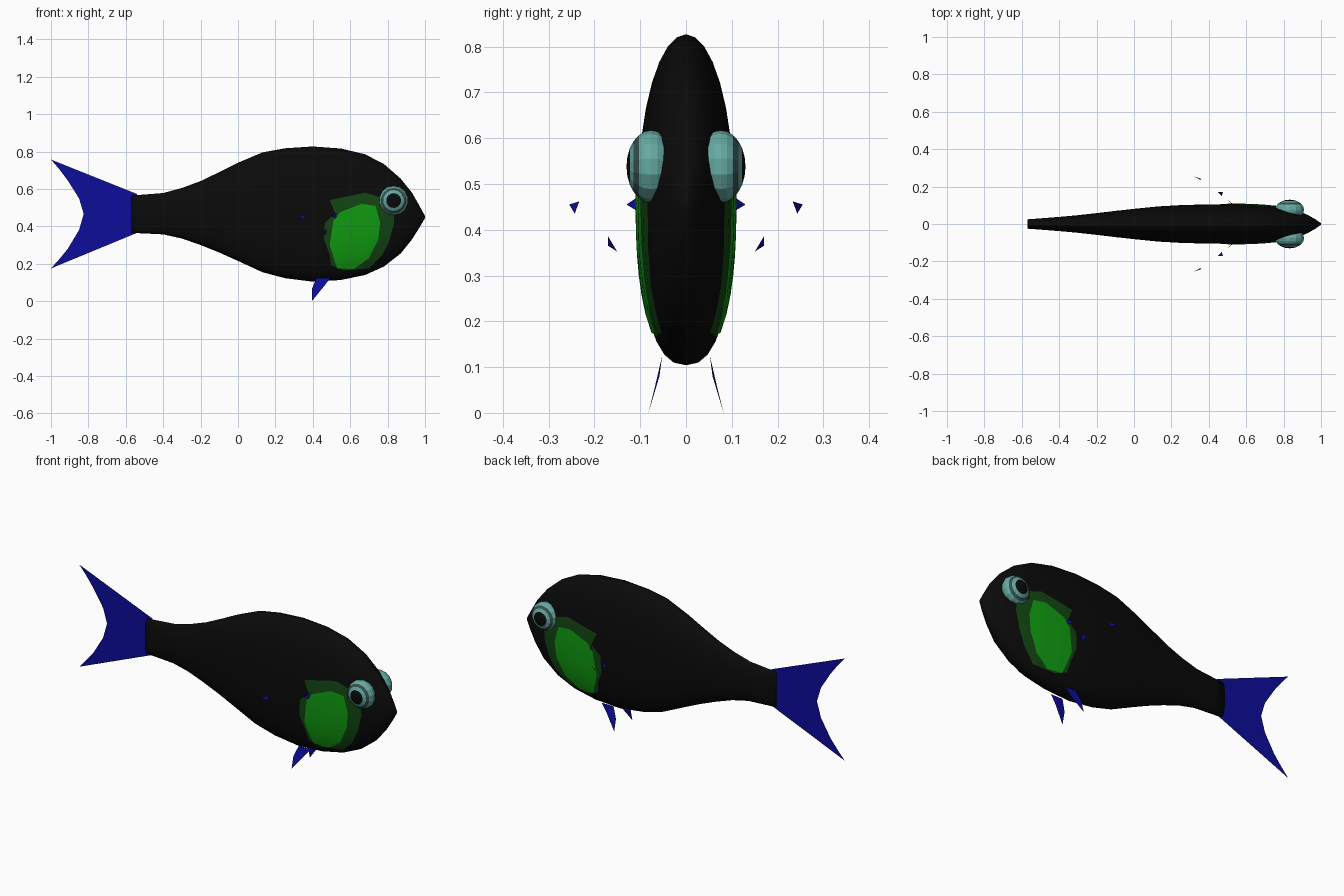
import bpy, bmesh, math
from mathutils import Vector, Matrix

if "Cube" in bpy.data.objects:
    bpy.data.objects.remove(bpy.data.objects["Cube"])


def material(name, rgb):
    m = bpy.data.materials.new(name)
    m.diffuse_color = (*rgb, 1)
    m.use_nodes = True
    m.node_tree.nodes["Principled BSDF"].inputs["Base Color"].default_value = m.diffuse_color
    return m


BLACK = material("black", (0.003, 0.003, 0.003))
BLUE = material("deep blue", (0.004, 0.004, 0.33))
GREEN = material("green", (0.005, 0.33, 0.005))
DARK_GREEN = material("dark green", (0.006, 0.06, 0.006))
TEAL = material("pale teal", (0.13, 0.40, 0.36))
DARK_TEAL = material("dark teal", (0.035, 0.08, 0.075))


def build(name, verts, faces, mats, mirror=False, smooth=False):
    me = bpy.data.meshes.new(name)
    me.from_pydata(verts, [], faces)
    for m in mats:
        me.materials.append(m)
    ob = bpy.data.objects.new(name, me)
    bpy.context.collection.objects.link(ob)
    for p in me.polygons:
        p.use_smooth = smooth
    if mirror:
        mod = ob.modifiers.new("other side", 'MIRROR')
        mod.use_axis = (False, True, False)
        mod.use_mirror_merge = False
    return ob


# Body stations: x, top z, bottom z, half width
STATIONS = [
    (-.57, .565, .365, .025), (-.5, .570, .362, .030), (-.4, .578, .357, .038),
    (-.3, .605, .335, .047), (-.2, .642, .300, .058), (-.1, .690, .260, .070),
    (0, .740, .215, .081), (.13, .795, .155, .094), (.25, .817, .123, .101),
    (.4, .827, .104, .105), (.55, .816, .113, .104), (.68, .785, .140, .099),
    (.78, .733, .185, .090), (.87, .655, .255, .073), (.93, .580, .330, .048),
    (.97, .510, .393, .025), (1.0, .455, .445, .004)]
LOWER = 2.4   # the belly is a little fuller than an ellipse


def section(x):
    for a, b in zip(STATIONS, STATIONS[1:]):
        if x <= b[0]:
            f = (x - a[0]) / (b[0] - a[0])
            return [p + (q - p) * f for p, q in zip(a, b)][1:]
    return STATIONS[-1][1:]


def half_width(x, z):
    top, bot, w = section(x)
    t = (z - (top + bot) / 2) / ((top - bot) / 2)
    n = 2 if t > 0 else LOWER
    return w * max(0, 1 - abs(t) ** n) ** (1 / n)


# Body
SEG = 32
verts, faces = [], []
for x, top, bot, w in STATIONS:
    for k in range(SEG):
        a = 2 * math.pi * k / SEG
        c, s = math.cos(a), math.sin(a)
        e = 1 if s >= 0 else 2 / LOWER
        verts.append((x, w * math.copysign(abs(c) ** e, c),
                      (top + bot) / 2 + (top - bot) / 2 * math.copysign(abs(s) ** e, s)))
for i in range(len(STATIONS) - 1):
    for k in range(SEG):
        j = (k + 1) % SEG
        faces.append((i * SEG + k, i * SEG + j, (i + 1) * SEG + j, (i + 1) * SEG + k))
faces.append(tuple(reversed(range(SEG))))
faces.append(tuple((len(STATIONS) - 1) * SEG + k for k in range(SEG)))
body = build("body", verts, faces, [BLACK], smooth=True)
bm = bmesh.new()
bm.from_mesh(body.data)
bmesh.ops.recalc_face_normals(bm, faces=bm.faces)
bm.to_mesh(body.data)
bm.free()


# Gill covers: outlines (x, z) draped over the flank
def flank_plate(name, outline, mat, lift, rings=6, cuts=3):
    pts = []
    for a, b in zip(outline, outline[1:] + outline[:1]):
        for k in range(cuts):
            pts.append(Vector(a).lerp(Vector(b), k / cuts))
    pts.reverse()
    mid = Vector((.64, .36))
    n = len(pts)
    flat = [mid] + [mid.lerp(p, r / rings) for r in range(1, rings + 1) for p in pts]
    vs = [(p.x, -half_width(p.x, p.y) - lift, p.y) for p in flat]
    fs = [(0, 1 + k, 1 + (k + 1) % n) for k in range(n)]
    for r in range(rings - 1):
        for k in range(n):
            a, b = 1 + r * n + k, 1 + r * n + (k + 1) % n
            fs.append((a, a + n, b + n, b))
    build(name, vs, fs, [mat], mirror=True, smooth=True)


flank_plate("gill_cover_edge", [
    (.49, .54), (.68, .58), (.76, .555), (.755, .51), (.83, .487), (.835, .42),
    (.81, .325), (.77, .245), (.70, .175), (.57, .165), (.50, .19), (.49, .25),
    (.46, .33), (.465, .42), (.52, .47)], DARK_GREEN, .003)
flank_plate("gill_cover", [
    (.545, .475), (.66, .52), (.735, .51), (.76, .42), (.75, .33), (.70, .23),
    (.62, .172), (.53, .175), (.49, .30), (.51, .43)], GREEN, .006)

# Eyes: flattened balls, coloured in rings around the pupil
bm = bmesh.new()
bmesh.ops.create_uvsphere(bm, u_segments=14, v_segments=12, radius=1)
for f in bm.faces:
    ang = math.degrees(math.acos(max(-1, min(1, f.calc_center_median().normalized().z))))
    f.material_index = 0 if ang < 30 else 2 if 45 < ang < 60 else 1
bm.transform(Matrix.Translation((.832, -.076, .538)) @ Matrix.Diagonal((.079, .054, .079, 1))
             @ Matrix.Rotation(math.pi / 2, 4, 'X'))
eye = build("eyes", [], [], [BLACK, TEAL, DARK_TEAL], mirror=True)
bm.to_mesh(eye.data)
bm.free()

# Tail fin: flat sheet with a hollow rear edge
rear = [(-1, .757), (-.955, .705), (-.91, .645), (-.85, .55), (-.825, .467),
        (-.85, .38), (-.91, .28), (-.955, .225), (-1, .175)]
n = len(rear)
verts = [(x, 0, z) for x, z in rear]
verts += [(-.54, 0, .573 - .208 * k / (n - 1)) for k in range(n)]
build("tail_fin", verts, [(k, k + 1, n + k + 1, n + k) for k in range(n - 1)], [BLUE])

# Belly fins
build("belly_fins",
      [(.42, -.052, .125), (.495, -.052, .125), (.46, -.058, .08), (.395, -.082, 0),
       (.395, -.066, .065)],
      [(0, 4, 2), (0, 2, 1), (4, 3, 2)], [BLUE], mirror=True)

# Side fins: only three small tips of each are present
build("side_fin_tips",
      [(.53, -.10, .475), (.50, -.13, .455), (.53, -.105, .44),
       (.475, -.17, .385), (.45, -.17, .365), (.47, -.15, .352),
       (.32, -.255, .455), (.36, -.233, .462), (.355, -.243, .435)],
      [(0, 1, 2), (3, 4, 5), (6, 8, 7)], [BLUE], mirror=True)
